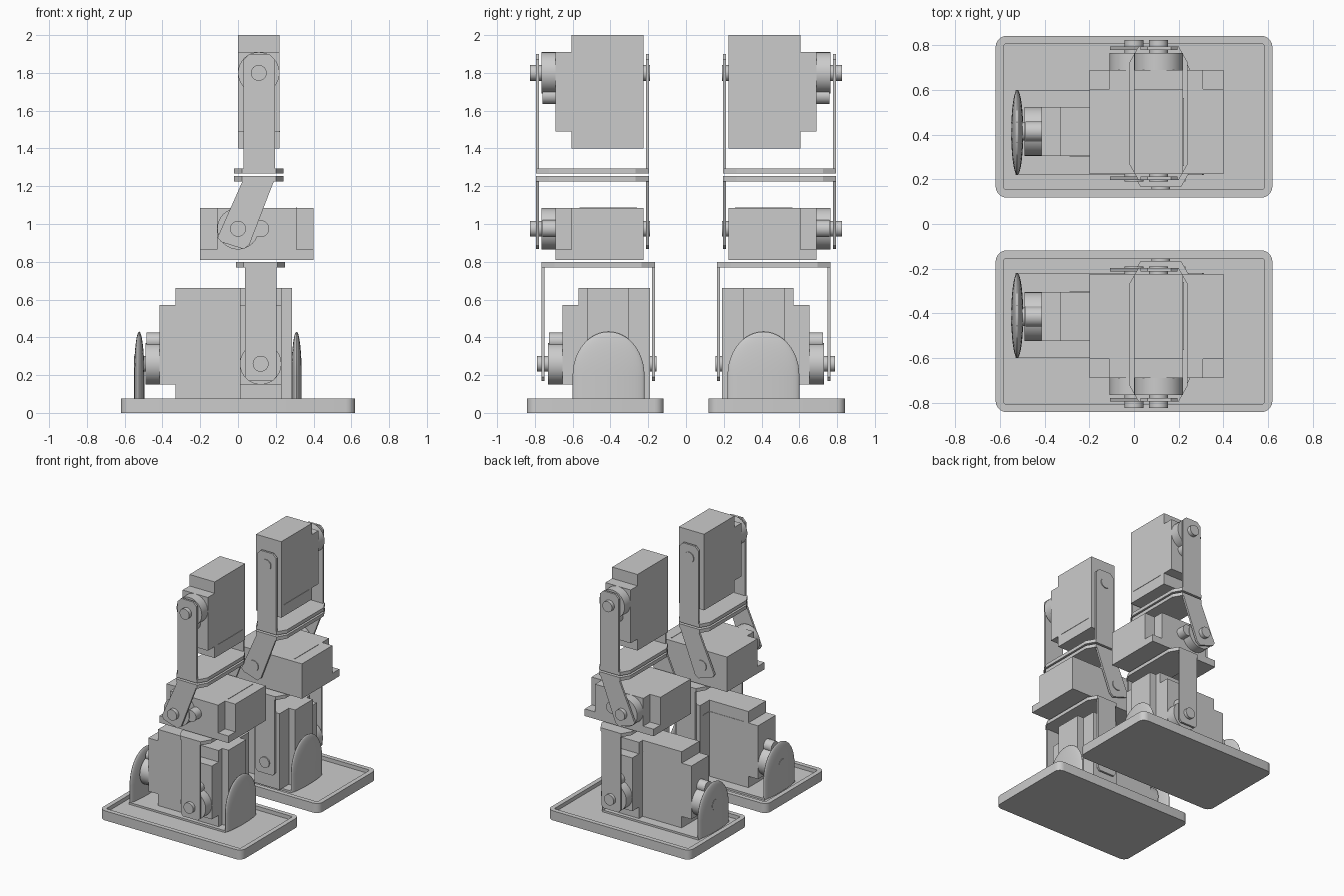
import bpy, bmesh, math
from mathutils import Matrix, Vector

if "Cube" in bpy.data.objects:
    bpy.data.objects.remove(bpy.data.objects["Cube"])


def finish(name, bm, smooth=False):
    """Make an object from bm; the y<0 leg is mirrored to the y>0 side."""
    bmesh.ops.recalc_face_normals(bm, faces=bm.faces)
    me = bpy.data.meshes.new(name)
    bm.to_mesh(me)
    bm.free()
    ob = bpy.data.objects.new(name, me)
    bpy.context.collection.objects.link(ob)
    mod = ob.modifiers.new("Mirror", 'MIRROR')
    mod.use_axis = (False, True, False)
    mod.use_mirror_merge = False
    if smooth:
        bpy.ops.object.select_all(action='DESELECT')
        ob.select_set(True)
        bpy.context.view_layer.objects.active = ob
        bpy.ops.object.shade_smooth_by_angle(angle=math.radians(35))
    return ob


def prism(bm, pts, vec):
    """Extrude a closed 3D outline along vec."""
    face = bm.faces.new([bm.verts.new(p) for p in pts])
    new = bmesh.ops.extrude_face_region(bm, geom=[face], use_keep_orig=True)["geom"]
    bmesh.ops.translate(bm, vec=Vector(vec), verts=[g for g in new if isinstance(g, bmesh.types.BMVert)])
    return [g for g in new if isinstance(g, bmesh.types.BMFace)][0]


def box(bm, x, y, z):
    prism(bm, [(x[0], y[0], z[0]), (x[1], y[0], z[0]), (x[1], y[1], z[0]), (x[0], y[1], z[0])],
          (0, 0, z[1] - z[0]))


def cyl_y(bm, r, y0, y1, z=0, n=32):
    ring = [(r * math.cos(2 * math.pi * i / n), y0, z + r * math.sin(2 * math.pi * i / n)) for i in range(n)]
    prism(bm, ring, (0, y1 - y0, 0))


def rounded(x0, x1, y0, y1, r, n=5):
    pts = []
    for k, (cx, cy) in enumerate([(x1 - r, y1 - r), (x0 + r, y1 - r), (x0 + r, y0 + r), (x1 - r, y0 + r)]):
        for i in range(n + 1):
            a = math.pi / 2 * (k + i / n)
            pts.append((cx + r * math.cos(a), cy + r * math.sin(a)))
    return pts


def motor(name, loc, rot):
    """Servo: origin on the output axis at the back of the case, output towards -y."""
    bm = bmesh.new()
    # stepped case outline in y-z
    outline = [(0, -0.4), (0, 0.2), (-0.38, 0.2), (-0.38, 0.11), (-0.465, 0.11),
               (-0.465, -0.31), (-0.38, -0.31), (-0.38, -0.4)]
    prism(bm, [(-0.11, y, z) for y, z in outline], (0.22, 0, 0))
    box(bm, (0.108, 0.113), (-0.34, -0.035), (-0.312, -0.308))   # case seam
    cyl_y(bm, 0.11, -0.46, -0.54)                                # gear boss
    cyl_y(bm, 0.045, -0.46, -0.535, -0.12)                       # small gear boss
    cyl_y(bm, 0.042, -0.53, -0.60)                               # output pin
    cyl_y(bm, 0.042, -0.01, 0.035)                               # rear pin
    bm.transform(Matrix.Translation(loc) @ rot)
    return finish(name, bm, True)


def bracket(name, arm, y0, y1, xc, z0, z1):
    """U bracket: two arms from an x-z outline joined by a clipped-corner plate."""
    bm = bmesh.new()
    t = 0.016
    for y in (y0, y1 - t):
        prism(bm, [(x, y, z) for x, z in arm], (0, t, 0))
    a, b, c = 0.13, 0.09, 0.07
    plate = [(-b, y0), (b, y0), (a, y0 + c), (a, y1 - c), (b, y1), (-b, y1), (-a, y1 - c), (-a, y0 + c)]
    prism(bm, [(xc + x, y, z0) for x, y in plate], (0, 0, z1 - z0))
    return finish(name, bm)


# Foot tray with a raised rim
bm = bmesh.new()
top = prism(bm, [(x, y, 0) for x, y in rounded(-0.62, 0.62, -0.843, -0.118, 0.05)], (0, 0, 0.075))
bmesh.ops.inset_region(bm, faces=[top], thickness=0.036)
res = bmesh.ops.extrude_face_region(bm, geom=[top])["geom"]
bmesh.ops.translate(bm, vec=(0, 0, -0.03), verts=[g for g in res if isinstance(g, bmesh.types.BMVert)])
bmesh.ops.delete(bm, geom=[top] if top.is_valid else [], context='FACES')
finish("foot_tray", bm, True)

# Strip on the foot joining the two ankle lugs
bm = bmesh.new()
box(bm, (-0.53, 0.31), (-0.60, -0.22), (0.04, 0.06))
finish("ankle_base_strip", bm)

# Domed ankle lugs
for name, x in (("ankle_lug_rear", -0.523), ("ankle_lug_front", 0.31)):
    bm = bmesh.new()
    bmesh.ops.create_uvsphere(bm, u_segments=40, v_segments=24, radius=1)
    bmesh.ops.bisect_plane(bm, geom=bm.verts[:] + bm.edges[:] + bm.faces[:],
                           plane_co=(0, 0, 0), plane_no=(0, 0, 1), clear_inner=True)
    bmesh.ops.scale(bm, vec=(0.027, 0.19, 0.23), verts=bm.verts)
    rim = [e for e in bm.edges if e.is_boundary]
    res = bmesh.ops.extrude_edge_only(bm, edges=rim)["geom"]
    bmesh.ops.translate(bm, vec=(0, 0, -0.15), verts=[g for g in res if isinstance(g, bmesh.types.BMVert)])
    bmesh.ops.holes_fill(bm, edges=[e for e in bm.edges if e.is_boundary], sides=0)
    bmesh.ops.translate(bm, vec=(x, -0.41, 0.2), verts=bm.verts)
    finish(name, bm, True)

# Motors
ry = lambda d: Matrix.Rotation(math.radians(d), 4, 'Y')
rz = lambda d: Matrix.Rotation(math.radians(d), 4, 'Z')
motor("hip_motor", (0.11, -0.225, 1.80), ry(0))
motor("knee_motor", (0, -0.225, 0.975), ry(-90))
motor("ankle_pitch_motor", (0.12, -0.19, 0.26), ry(180))
motor("ankle_roll_motor", (0.05, -0.415, 0.26), rz(-90) @ ry(180))

# Slab under the knee motor
bm = bmesh.new()
box(bm, (-0.2, 0.4), (-0.69, -0.225), (0.81, 0.866))
finish("knee_mount_slab", bm)

# Back end of the ankle roll unit, in front of the pitch motor
bm = bmesh.new()
box(bm, (0.22, 0.285), (-0.525, -0.305), (0.06, 0.66))
finish("ankle_roll_end_block", bm)

# U brackets between the joints
bracket("thigh_bracket_upper", [(0.03, 1.27), (0.195, 1.27), (0.195, 1.87), (0.165, 1.90), (0.06, 1.90), (0.03, 1.87)],
        -0.795, -0.197, 0.11, 1.268, 1.295)
bracket("thigh_bracket_lower", [(0.03, 1.24), (0.195, 1.24), (0.06, 0.89), (0.03, 0.867), (-0.09, 0.905), (-0.108, 0.93)],
        -0.795, -0.197, 0.11, 1.226, 1.254)
bracket("shin_bracket", [(0.037, 0.78), (0.203, 0.78), (0.203, 0.19), (0.185, 0.17), (0.055, 0.17), (0.037, 0.19)],
        -0.765, -0.165, 0.12, 0.77, 0.798)
